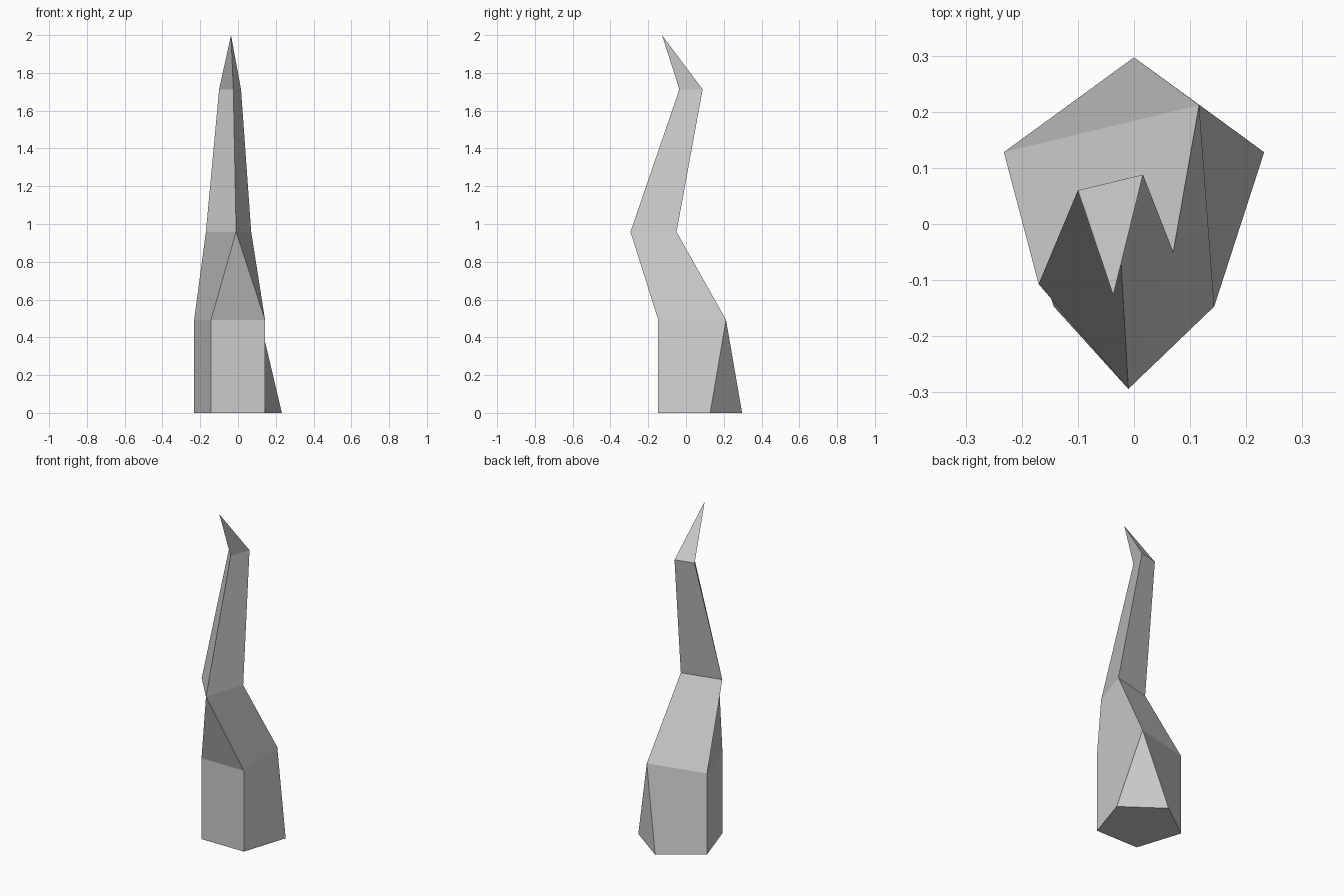
import bpy, bmesh

if "Cube" in bpy.data.objects:
    bpy.data.objects.remove(bpy.data.objects["Cube"])

# Five corners per ring, in order: front left, front right, right, back, left.
# Corners that repeat have merged, so the spike loses sides as it rises.
base = [(-0.143, -0.147), (0.143, -0.147), (0.232, 0.128), (0, 0.297), (-0.232, 0.128)]
bend = (0.116, 0.212)
f, b, l = (-0.01, -0.294), (0.07, -0.05), (-0.17, -0.107)
nf, nb, nl = (-0.025, -0.035), (0.016, 0.088), (-0.10, 0.06)
tip = (-0.037, -0.127)
rings = [
    (0.0, base),
    (0.493, [base[0], base[1], bend, bend, base[4]]),
    (0.958, [f, f, b, b, l]),
    (1.713, [nf, nf, nb, nb, nl]),
    (2.0, [tip] * 5),
]

bm = bmesh.new()
cache = {}


def vert(x, y, z):
    key = (x, y, z)
    if key not in cache:
        cache[key] = bm.verts.new(key)
    return cache[key]


levels = [[vert(x, y, z) for x, y in pts] for z, pts in rings]

# Base cap, then flat sides between neighbouring rings
bm.faces.new(levels[0][::-1])
for low, high in zip(levels, levels[1:]):
    for i in range(5):
        j = (i + 1) % 5
        corners = list(dict.fromkeys([low[i], low[j], high[j], high[i]]))
        if len(corners) > 2:
            bm.faces.new(corners)
bmesh.ops.recalc_face_normals(bm, faces=bm.faces)

mesh = bpy.data.meshes.new("crooked_spike")
bm.to_mesh(mesh)
bm.free()
bpy.context.collection.objects.link(bpy.data.objects.new("crooked_spike", mesh))
